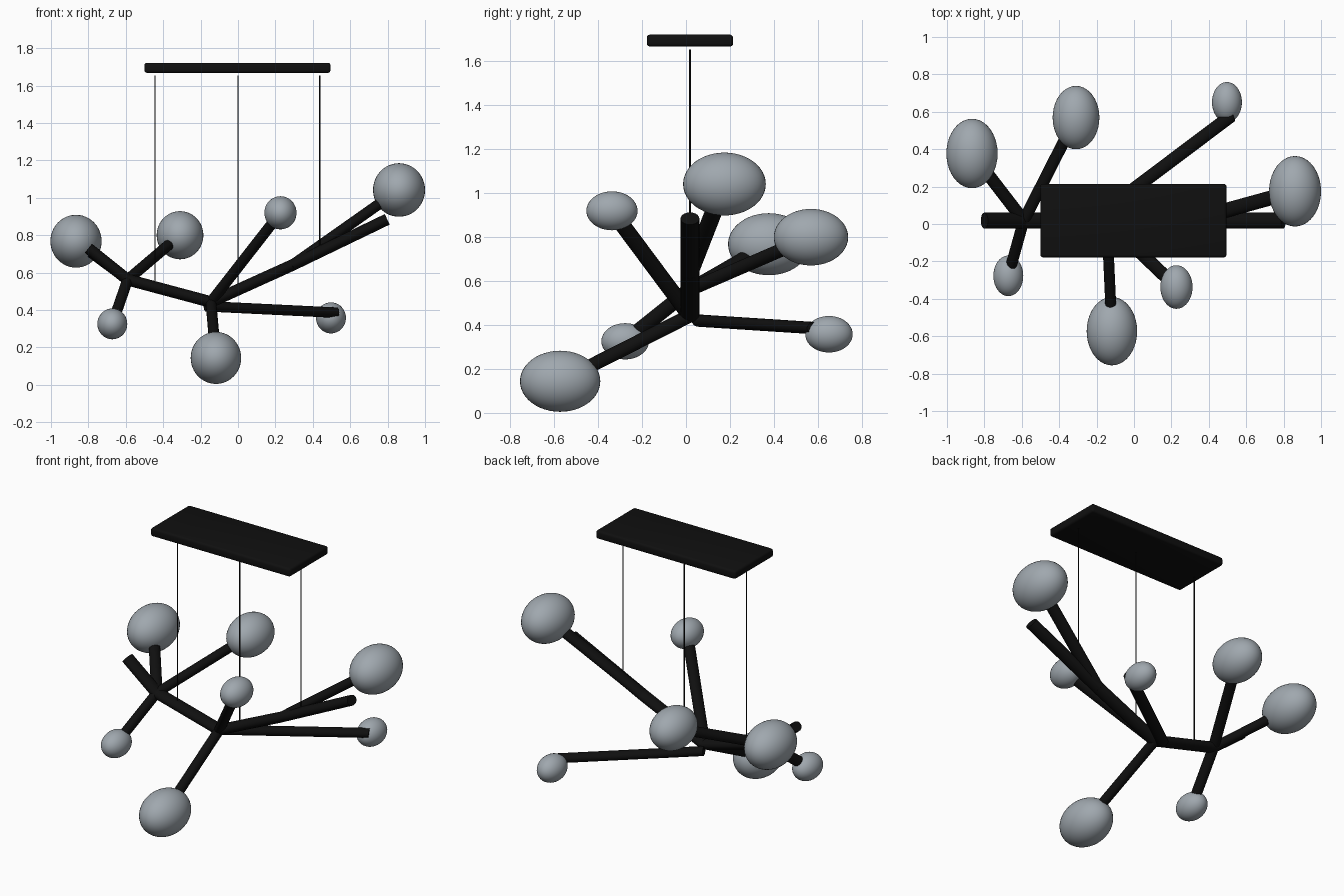
import bpy, bmesh
from mathutils import Vector, Matrix

cube = bpy.data.objects.get("Cube")
if cube:
    bpy.data.objects.remove(cube, do_unlink=True)

DEPTH = 1.38      # everything round is wider from front to back
MID_Y = 0.018


def material(name, rgb, rough):
    m = bpy.data.materials.new(name)
    m.use_nodes = True
    m.diffuse_color = (*rgb, 1)
    bsdf = m.node_tree.nodes["Principled BSDF"]
    bsdf.inputs["Base Color"].default_value = (*rgb, 1)
    bsdf.inputs["Roughness"].default_value = rough
    return m


black = material("matte black", (0.005, 0.005, 0.005), 0.6)
grey = material("smoked grey", (0.35, 0.39, 0.425), 0.4)


def add_object(name, bm, mat, smooth=True):
    mesh = bpy.data.meshes.new(name)
    bm.to_mesh(mesh)
    bm.free()
    mesh.materials.append(mat)
    obj = bpy.data.objects.new(name, mesh)
    bpy.context.collection.objects.link(obj)
    if smooth:
        bpy.ops.object.select_all(action='DESELECT')
        obj.select_set(True)
        bpy.context.view_layer.objects.active = obj
        bpy.ops.object.shade_smooth_by_angle(angle=0.7)
    return obj


def rod(name, start, end, radius, sides=20):
    """Closed cylinder between two points, stretched in depth."""
    squash = Matrix.Diagonal((1, 1 / DEPTH, 1))
    a, b = squash @ Vector(start), squash @ Vector(end)
    bm = bmesh.new()
    turn = (b - a).to_track_quat('Z', 'Y').to_matrix().to_4x4()
    bmesh.ops.create_cone(bm, cap_ends=True, segments=sides, radius1=radius,
                          radius2=radius, depth=(b - a).length,
                          matrix=Matrix.Translation((a + b) / 2) @ turn)
    for v in bm.verts:
        v.co.y *= DEPTH
    return add_object(name, bm, black)


def globe(name, centre, size):
    bm = bmesh.new()
    bmesh.ops.create_uvsphere(bm, u_segments=40, v_segments=24, radius=1)
    bmesh.ops.transform(bm, verts=bm.verts, matrix=Matrix.Translation(centre)
                        @ Matrix.Diagonal((*size, 1)))
    obj = add_object(name, bm, grey, smooth=False)
    obj.data.shade_smooth()


# Ceiling plate
bm = bmesh.new()
bmesh.ops.create_cube(bm, size=1)
bmesh.ops.transform(bm, verts=bm.verts,
                    matrix=Matrix.Translation((-0.003, MID_Y, 1.695))
                    @ Matrix.Diagonal((0.995, 0.393, 0.054, 1)))
bmesh.ops.bevel(bm, geom=bm.edges[:], offset=0.014, segments=3, profile=0.5,
                affect='EDGES')
add_object("ceiling_plate", bm, black)

# Hanging wires
for name, x, low in (("left", 0.437, 0.71), ("middle", 0, 0.5), ("right", -0.443, 0.52)):
    rod(name + "_wire", (x, MID_Y, low), (x, MID_Y, 1.655), 0.003, 8)

# Bent main branch, with free ends
left_fork = (0.29, MID_Y, 0.64)
hub = (-0.145, MID_Y, 0.443)
right_fork = (-0.59, MID_Y, 0.562)
branch = [(-0.8, MID_Y, 0.73), right_fork, hub, left_fork, (0.798, MID_Y, 0.885)]
for i in range(len(branch) - 1):
    rod(f"main_branch_{i + 1}", branch[i], branch[i + 1], 0.031)

# Globes on arms: name, arm root, globe centre, width radius
lamps = [
    ("right_back", right_fork, (-0.866, 0.377, 0.768), 0.137),
    ("right_rear_inner", right_fork, (-0.31, 0.569, 0.8), 0.125),
    ("right_front_small", right_fork, (-0.672, -0.277, 0.326), 0.08),
    ("low_front", hub, (-0.118, -0.573, 0.144), 0.135),
    ("middle_front_small", hub, (0.227, -0.337, 0.92), 0.086),
    ("left_high", left_fork, (0.861, 0.175, 1.042), 0.139),
]
for name, root, centre, r in lamps:
    globe(name + "_globe", centre, (r, r * 1.355, r * 1.03))
    root, centre = Vector(root), Vector(centre)
    rod(name + "_arm", root, centre - (centre - root).normalized() * r * 0.85, 0.029)

# Rear arm sits beside its globe rather than pointing into it
globe("rear_small_globe", (0.497, 0.651, 0.358), (0.08, 0.108, 0.083))
rod("rear_small_arm", (-0.17, 0.06, 0.42), (0.528, 0.585, 0.386), 0.028)
